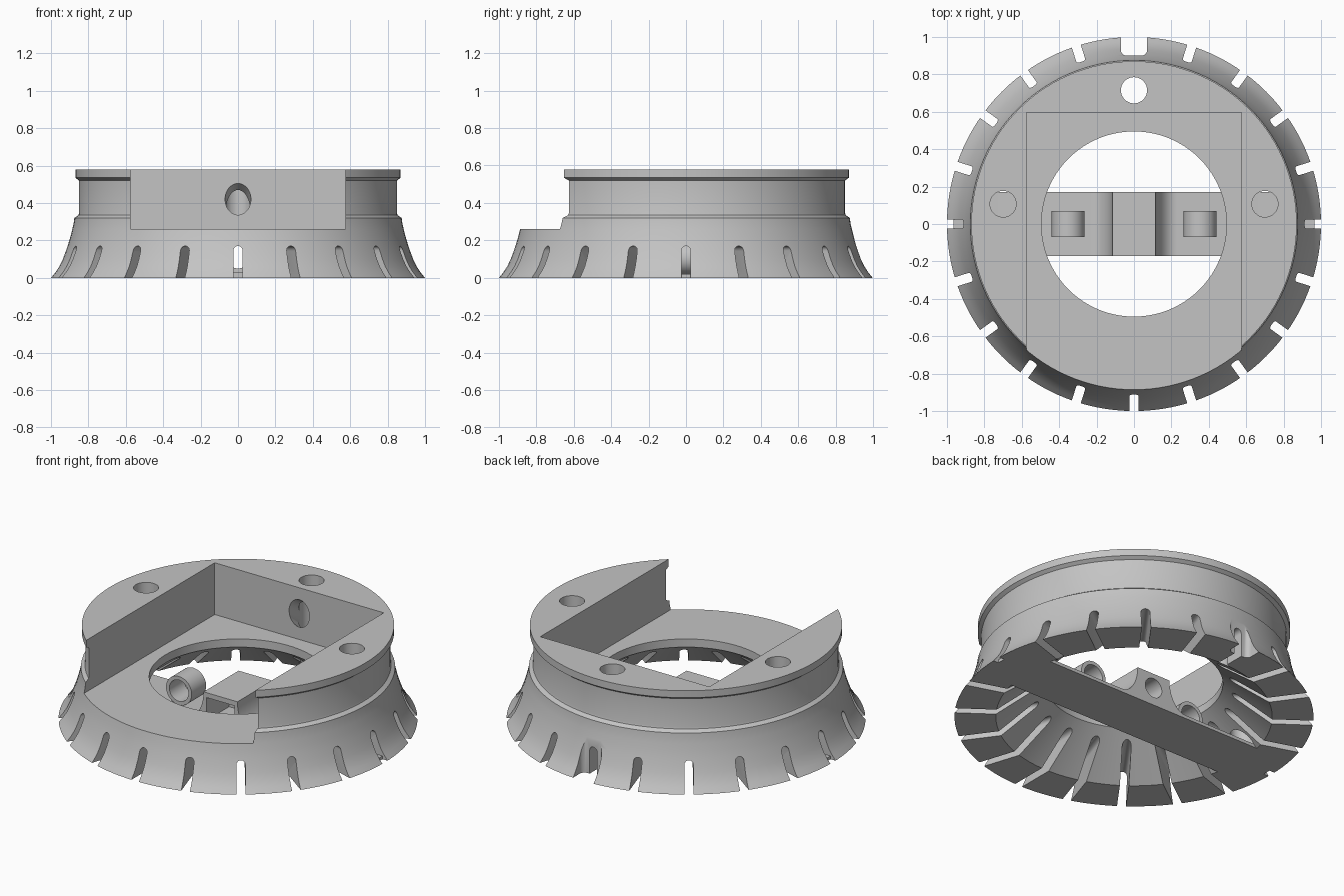
import bpy, bmesh
from math import sin, cos, pi, radians
from mathutils import Vector, Matrix

if "Cube" in bpy.data.objects:
    bpy.data.objects.remove(bpy.data.objects["Cube"], do_unlink=True)

grey = bpy.data.materials.new("plain grey")
grey.use_nodes = True
grey.diffuse_color = (0.55, 0.55, 0.55, 1)
grey.node_tree.nodes["Principled BSDF"].inputs["Base Color"].default_value = (0.55, 0.55, 0.55, 1)


def finish(bm, name):
    bmesh.ops.recalc_face_normals(bm, faces=bm.faces[:])
    mesh = bpy.data.meshes.new(name)
    bm.to_mesh(mesh)
    bm.free()
    mesh.materials.append(grey)
    obj = bpy.data.objects.new(name, mesh)
    bpy.context.collection.objects.link(obj)
    return obj


def prism(name, points, sweep):
    """Closed outline swept along a vector."""
    bm = bmesh.new()
    face = bm.faces.new([bm.verts.new(p) for p in points])
    new = bmesh.ops.extrude_face_region(bm, geom=[face])["geom"]
    bmesh.ops.translate(bm, vec=sweep, verts=[v for v in new if isinstance(v, bmesh.types.BMVert)])
    return finish(bm, name)


def box(name, lo, hi):
    pts = [(lo[0], lo[1], lo[2]), (hi[0], lo[1], lo[2]), (hi[0], hi[1], lo[2]), (lo[0], hi[1], lo[2])]
    return prism(name, pts, (0, 0, hi[2] - lo[2]))


def rod(name, a, b, r, n=40):
    """Cylinder between two points."""
    a, b = Vector(a), Vector(b)
    rot = (b - a).to_track_quat('Z', 'Y')
    pts = [a + rot @ Vector((r * cos(2 * pi * i / n), r * sin(2 * pi * i / n), 0)) for i in range(n)]
    return prism(name, pts, b - a)


def lathe(name, profile, n=120):
    bm = bmesh.new()
    rings = [[bm.verts.new((r * cos(2 * pi * i / n), r * sin(2 * pi * i / n), z)) for i in range(n)]
             for r, z in profile]
    for a, b in zip(rings, rings[1:] + rings[:1]):
        for i in range(n):
            j = (i + 1) % n
            bm.faces.new((a[i], a[j], b[j], b[i]))
    return finish(bm, name)


def cut(target, cutters):
    """Subtract every cutter, then bake the result and drop the cutters."""
    for c in cutters:
        c.hide_render = True
        mod = target.modifiers.new("cut", 'BOOLEAN')
        mod.operation, mod.solver, mod.object = 'DIFFERENCE', 'EXACT', c
    bpy.context.view_layer.update()
    baked = bpy.data.meshes.new_from_object(target.evaluated_get(bpy.context.evaluated_depsgraph_get()))
    target.modifiers.clear()
    target.data = baked
    for c in cutters:
        bpy.data.objects.remove(c, do_unlink=True)


def smooth(obj, angle=30):
    bpy.ops.object.select_all(action='DESELECT')
    obj.select_set(True)
    bpy.context.view_layer.objects.active = obj
    bpy.ops.object.shade_smooth_by_angle(angle=radians(angle))


# Flared round body with a hollow underside and a rim lip
flare = [(1.0, 0), (0.976, 0.03), (0.955, 0.062), (0.937, 0.1), (0.922, 0.14), (0.908, 0.18),
         (0.896, 0.22), (0.886, 0.26), (0.879, 0.29), (0.875, 0.32)]
neck = [(0.853, 0.335), (0.85, 0.345), (0.85, 0.52), (0.87, 0.535), (0.87, 0.578)]
inside = [(0.495, 0.578), (0.495, 0.21), (0.77, 0)]
body = lathe("body", flare + neck + inside)

cutters = [box("pocket_cutter", (-0.575, -1.2, 0.26), (0.575, 0.595, 0.8))]

# Radial vent slots with rounded tops
arch = [(0.025 * cos(pi * i / 8), 0.145 + 0.025 * sin(pi * i / 8)) for i in range(9)]
outline = [(0.025, -0.1)] + arch + [(-0.025, -0.1)]
for k in range(20):
    slot = prism("slot_cutter", [(0.53, y, z) for y, z in outline], (0.6, 0, 0))
    slot.data.transform(Matrix.Rotation(2 * pi * k / 20, 4, 'Z'))
    cutters.append(slot)

# Rounded cable notch at the back
corner = [(0.04 + 0.03 * cos(t * pi / 10), 0.93 - 0.03 * sin(t * pi / 10)) for t in range(6)]
plan = [(0.07, 1.1)] + corner + [(-x, y) for x, y in reversed(corner)] + [(-0.07, 1.1)]
cutters.append(prism("notch_cutter", [(x, y, -0.1) for x, y in plan], (0, 0, 0.45)))

# Upright screw holes and the sloping cable bore
for x, y in ((0, 0.715), (-0.7, 0.107), (0.7, 0.107)):
    cutters.append(rod("hole_cutter", (x, y, -0.1), (x, y, 0.8), 0.07))
cutters.append(rod("bore_cutter", (0, 0.5, 0.487), (0, 0.72, 0.333), 0.069))
cut(body, cutters)
smooth(body)

# Crossbar with a raised central block on curved shoulders
shoulder = [(0.23 - 0.115 * sin(t * pi / 20), 0.2 - 0.18 * cos(t * pi / 20)) for t in range(11)]
half = [(0.965, 0), (0.965, 0.02)] + shoulder
shape = half + [(-x, z) for x, z in reversed(half)]
crossbar = prism("crossbar", [(x, -0.17, z) for x, z in shape], (0, 0.34, 0))
cut(crossbar, [box("block_pocket_cutter", (-0.095, -0.3, 0.03), (0.095, 0.05, 0.17)),
               rod("block_hole_cutter", (0, -0.1, 0.11), (0, 0.3, 0.11), 0.06)])
smooth(crossbar)

# Short tubes lying on the crossbar
for side, x in (("right", -0.353), ("left", 0.353)):
    tube = rod(side + "_tube", (x, -0.07, 0.105), (x, 0.07, 0.105), 0.0875)
    cut(tube, [rod("tube_cutter", (x, -0.2, 0.105), (x, 0.2, 0.105), 0.065)])
    smooth(tube)
